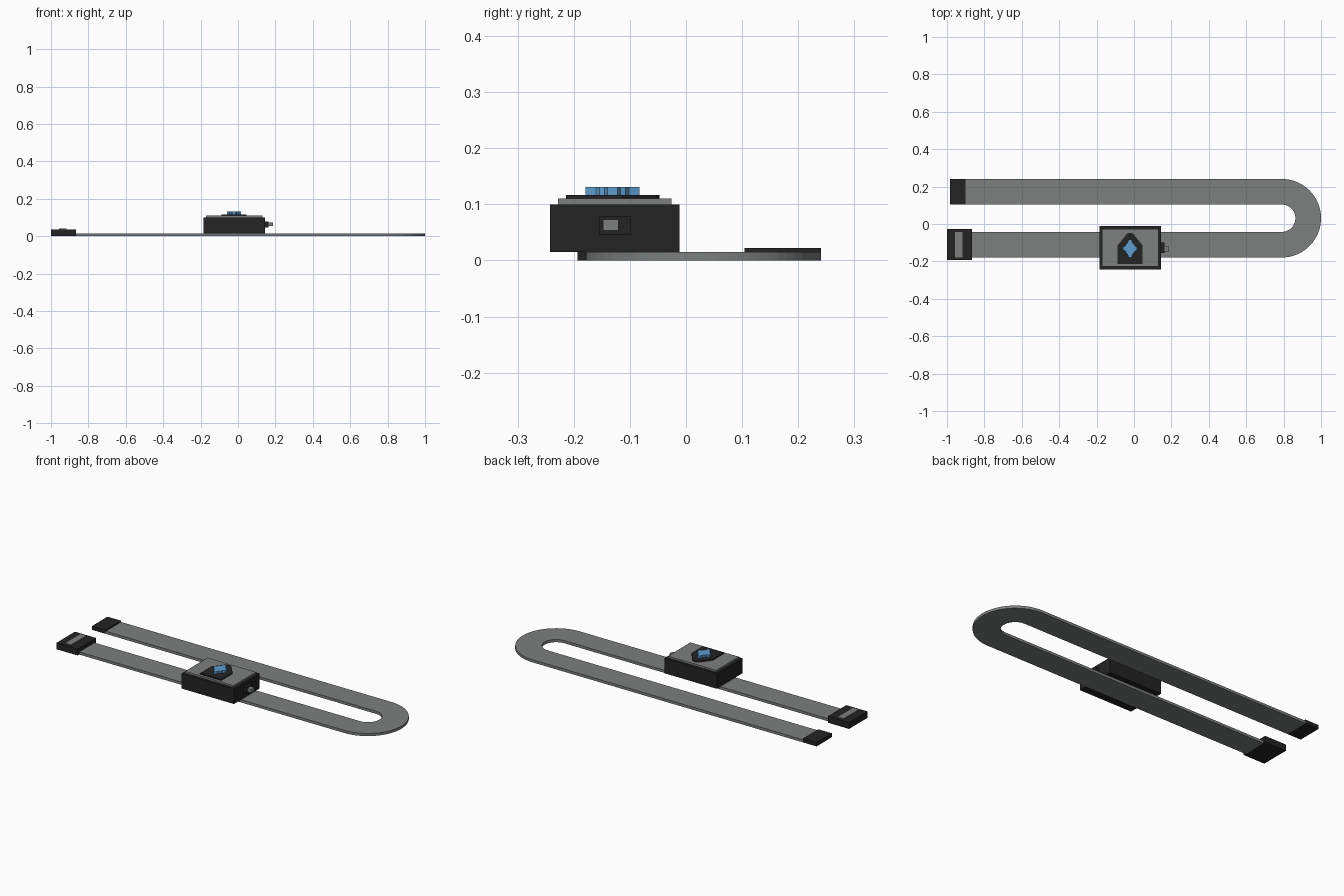
import bpy, bmesh
from math import pi, sin, cos

cube = bpy.data.objects.get("Cube")
if cube:
    bpy.data.objects.remove(cube, do_unlink=True)


def material(name, rgb):
    m = bpy.data.materials.new(name)
    m.use_nodes = True
    m.diffuse_color = (*rgb, 1)
    m.node_tree.nodes["Principled BSDF"].inputs["Base Color"].default_value = (*rgb, 1)
    return m


GREY = material("webbing_grey", (0.2, 0.215, 0.208))
BLACK = material("black_plastic", (0.017, 0.017, 0.017))
BLUE = material("emblem_blue", (0.11, 0.34, 0.63))


def prism(name, outline, z0, z1, mat):
    """Extrude a flat outline from z0 up to z1."""
    bm = bmesh.new()
    base = bm.faces.new([bm.verts.new((x, y, z0)) for x, y in outline])
    top = bmesh.ops.extrude_face_region(bm, geom=[base])["geom"]
    bmesh.ops.translate(bm, vec=(0, 0, z1 - z0),
                        verts=[g for g in top if isinstance(g, bmesh.types.BMVert)])
    bmesh.ops.recalc_face_normals(bm, faces=bm.faces)
    mesh = bpy.data.meshes.new(name)
    bm.to_mesh(mesh)
    bm.free()
    mesh.materials.append(mat)
    obj = bpy.data.objects.new(name, mesh)
    bpy.context.scene.collection.objects.link(obj)
    return obj


def box(name, x0, x1, y0, y1, z0, z1, mat):
    return prism(name, [(x0, y0), (x1, y0), (x1, y1), (x0, y1)], z0, z1, mat)


def arc(cx, cy, r, a0, a1, n):
    return [(cx + r * cos(a0 + (a1 - a0) * i / n),
             cy + r * sin(a0 + (a1 - a0) * i / n)) for i in range(n + 1)]


# U-shaped strap, its ends meeting the buckle and the tip
BEND_X, BEND_Y, R_OUT, R_IN = 0.79, 0.031, 0.21, 0.073
outer = arc(BEND_X, BEND_Y, R_OUT, -pi / 2, pi / 2, 32)
inner = arc(BEND_X, BEND_Y, R_IN, pi / 2, -pi / 2, 32)
strap = ([(-0.87, BEND_Y - R_OUT)] + outer + [(-0.9, BEND_Y + R_OUT),
         (-0.9, BEND_Y + R_IN)] + inner + [(-0.87, BEND_Y - R_IN)])
prism("strap", strap, 0, 0.015, GREY)

# Strap ends
box("strap_tip", -0.985, -0.9, 0.104, 0.241, 0, 0.022, BLACK)
box("buckle", -1, -0.867, -0.193, -0.028, 0, 0.036, BLACK)
box("buckle_bar", -0.957, -0.918, -0.179, -0.042, 0.036, 0.042, GREY)

# Case with its raised lid plate
box("case", -0.184, 0.144, -0.242, -0.012, 0.015, 0.1, BLACK)
box("lid_plate", -0.171, 0.131, -0.228, -0.026, 0.1, 0.11, GREY)

# Side button
box("button_base", 0.144, 0.162, -0.154, -0.098, 0.045, 0.079, BLACK)
box("button", 0.162, 0.188, -0.148, -0.12, 0.053, 0.073, GREY)

# House-shaped badge with a rounded peak
CX = -0.021
peak = arc(CX, -0.073, 0.026, pi / 4, 3 * pi / 4, 8)
badge = ([(CX - 0.066, -0.214), (CX + 0.066, -0.214), (CX + 0.066, -0.113)]
         + peak + [(CX - 0.066, -0.113)])
prism("badge", badge, 0.11, 0.117, BLACK)

# Four-pointed emblem with blunt arms, one quarter repeated by mirroring
quarter = [(0.038, 0.009), (0.026, 0.014), (0.023, 0.023), (0.014, 0.029), (0.008, 0.048)]
half = quarter + [(-x, y) for x, y in reversed(quarter)]
emblem = half + [(-x, -y) for x, y in half]
prism("emblem", [(CX + x, -0.131 + y) for x, y in emblem], 0.117, 0.131, BLUE)
